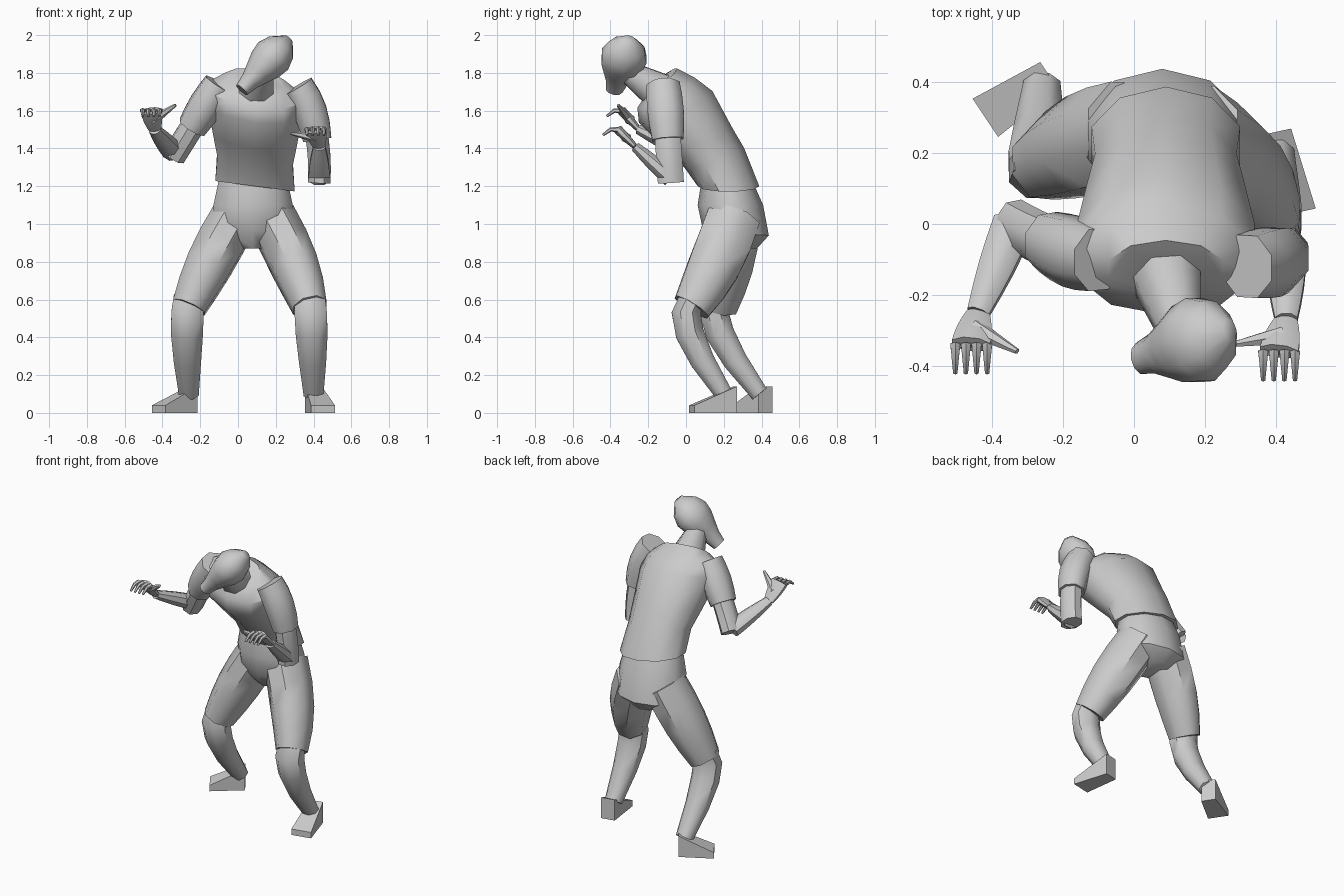
import bpy, bmesh, math
from mathutils import Vector

cube = bpy.data.objects.get("Cube")
if cube:
    bpy.data.objects.remove(cube, do_unlink=True)

shade = (0.6, 0.6, 0.6, 1)
grey = bpy.data.materials.new("plain_grey")
grey.use_nodes = True
grey.diffuse_color = shade
grey.node_tree.nodes["Principled BSDF"].inputs["Base Color"].default_value = shade

ACROSS = Vector((1, 0, 0))
FORWARD = Vector((0, 1, 0))
UP = Vector((0, 0, 1))


def loft(name, rings, sides=8):
    """Skin a list of (centre, half width vector, half depth vector) rings."""
    bm = bmesh.new()
    grow = 1 / math.cos(math.pi / sides)
    loops = []
    for centre, wide, deep in rings:
        angles = [math.tau * (i + 0.5) / sides for i in range(sides)]
        loops.append([bm.verts.new(centre + grow * (wide * math.cos(a) + deep * math.sin(a)))
                      for a in angles])
    for lower, upper in zip(loops, loops[1:]):
        for i in range(sides):
            bm.faces.new((lower[i - 1], lower[i], upper[i], upper[i - 1]))
    bm.faces.new(loops[0])
    bm.faces.new(loops[-1])
    bmesh.ops.recalc_face_normals(bm, faces=bm.faces[:])
    mesh = bpy.data.meshes.new(name)
    bm.to_mesh(mesh)
    bm.free()
    mesh.materials.append(grey)
    mesh.shade_smooth()
    mesh.set_sharp_from_angle(angle=math.radians(48))
    part = bpy.data.objects.new(name, mesh)
    bpy.context.collection.objects.link(part)


def limb(name, start, middle, end, radius, flat=1, span=(0, 1), side=ACROSS, sides=8, steps=4):
    """Tube on a curve through three points; radius is a rule of 0 to 1 along it."""
    control = middle * 2 - (start + end) / 2
    rings = []
    for i in range(steps + 1):
        f = i / steps
        t = span[0] + (span[1] - span[0]) * f
        centre = start.lerp(control, t).lerp(control.lerp(end, t), t)
        along = (control - start).lerp(end - control, t).normalized()
        wide = (side - along * side.dot(along)).normalized()
        rings.append((centre, wide * radius(f), along.cross(wide) * radius(f) * flat))
    loft(name, rings, sides)


def bone(name, start, end, radius, **options):
    """Straight limb."""
    limb(name, start, (start + end) / 2, end, radius, **options)


def taper(first, last, bulge=0):
    """Radius rule: straight taper with an optional swelling in the middle."""
    return lambda f: first + (last - first) * f + bulge * math.sin(math.pi * f)


def trunk(name, middle, tilt, rows):
    """Rings given by front (y, z), back (y, z) and half width."""
    rings = []
    for front, back, width in rows:
        front, back = Vector((middle, *front)), Vector((middle, *back))
        rings.append(((front + back) / 2, (ACROSS - UP * tilt) * width, (back - front) / 2))
    loft(name, rings, sides=10)


def foot(name, heel, toe):
    """Wedge shoe, tall and narrow at the heel, low and wide at the toe."""
    across = (toe - heel).normalized().cross(UP)
    rings = []
    for t in (0, 0.4, 0.8, 1):
        rise = UP * (0.07 - 0.05 * t)
        rings.append((heel.lerp(toe, t) + rise, across * (0.045 + 0.02 * t), rise))
    # a four-sided ring already has its flats at the given half sizes
    loft(name, rings, sides=4)


def hand(side, wrist, knuckles, thumb):
    """Palm, four drooping fingers and an outstretched thumb."""
    bone(side + "_palm", wrist, knuckles, taper(0.032, 0.055, 0.005), flat=0.45)
    for i in range(4):
        root = knuckles + ACROSS * (i - 1.5) * 0.03
        bend = root - FORWARD * 0.04
        tip = root - FORWARD * 0.08 - UP * 0.03
        limb(f"{side}_finger_{i + 1}", root, bend, tip, taper(0.014, 0.006),
             sides=6, steps=2)
    base = wrist.lerp(knuckles, 0.5)
    bone(side + "_thumb", base, thumb, taper(0.025, 0.007), side=FORWARD, sides=6, steps=2)


# Shirt and seat of the shorts
trunk("shirt", 0.09, 0.13, [
    ((0.07, 1.2), (0.38, 1.2), 0.21), ((0, 1.3), (0.3, 1.4), 0.2),
    ((-0.1, 1.4), (0.24, 1.5), 0.22), ((-0.24, 1.54), (0.13, 1.7), 0.25),
    ((-0.25, 1.62), (0.04, 1.77), 0.25), ((-0.2, 1.7), (-0.05, 1.82), 0.16)])
trunk("shorts_seat", 0.08, 0, [
    ((0.09, 1.24), (0.34, 1.24), 0.18), ((0.07, 1.1), (0.4, 1.1), 0.21),
    ((0.1, 0.96), (0.43, 0.94), 0.22), ((0.16, 0.87), (0.37, 0.87), 0.09)])

# Neck and tilted head, widest near the crown
bone("neck", Vector((0.09, -0.14, 1.7)), Vector((0.13, -0.3, 1.8)), taper(0.1, 0.06))
bone("head", Vector((0.02, -0.38, 1.71)), Vector((0.27, -0.3, 1.98)),
     lambda f: 0.12 * math.sin(math.pi * (0.12 + 0.8 * f ** 1.7)),
     flat=0.85, side=FORWARD, sides=10, steps=6)

# Joints of the crouching pose
pose = {
    "right": dict(
        shoulder=(-0.1, -0.1, 1.74), bicep=(-0.22, -0.06, 1.55), elbow=(-0.34, 0, 1.36),
        wrist=(-0.44, -0.25, 1.5), knuckles=(-0.46, -0.34, 1.6), thumb=(-0.33, -0.36, 1.63),
        hip=(-0.02, 0.26, 1.03), thigh=(-0.15, 0.22, 0.79), knee=(-0.26, 0.17, 0.56),
        calf=(-0.27, 0.18, 0.42), ankle=(-0.26, 0.39, 0.1),
        heel=(-0.24, 0.42, 0), toe=(-0.42, 0.3, 0)),
    "left": dict(
        shoulder=(0.32, -0.12, 1.73), bicep=(0.41, -0.1, 1.5), elbow=(0.43, -0.08, 1.22),
        wrist=(0.43, -0.27, 1.41), knuckles=(0.41, -0.36, 1.5), thumb=(0.28, -0.34, 1.48),
        hip=(0.18, 0.25, 1.03), thigh=(0.3, 0.15, 0.78), knee=(0.38, 0.03, 0.56),
        calf=(0.39, 0.02, 0.42), ankle=(0.4, 0.2, 0.1),
        heel=(0.4, 0.26, 0), toe=(0.45, 0.03, 0)),
}

for side, joints in pose.items():
    j = {name: Vector(point) for name, point in joints.items()}

    # Arm in a short sleeve
    arm = (j["shoulder"], j["bicep"], j["elbow"])
    limb(side + "_sleeve", *arm, taper(0.08, 0.075, 0.01), flat=1.1, span=(0, 0.6))
    limb(side + "_upper_arm", *arm, taper(0.06, 0.06), flat=1.15, span=(0.5, 1))
    bone(side + "_forearm", j["elbow"] + UP * 0.02, j["wrist"], taper(0.058, 0.032, 0.005),
         flat=0.8)
    hand(side, j["wrist"], j["knuckles"], j["thumb"])

    # Leg in knee-length shorts
    limb(side + "_shorts_leg", j["hip"], j["thigh"], j["knee"], taper(0.125, 0.09, 0.015),
         flat=1.12)
    limb(side + "_shin", j["knee"] + UP * 0.04, j["calf"], j["ankle"],
         taper(0.08, 0.052, 0.018), flat=0.9)
    foot(side + "_foot", j["heel"], j["toe"])
